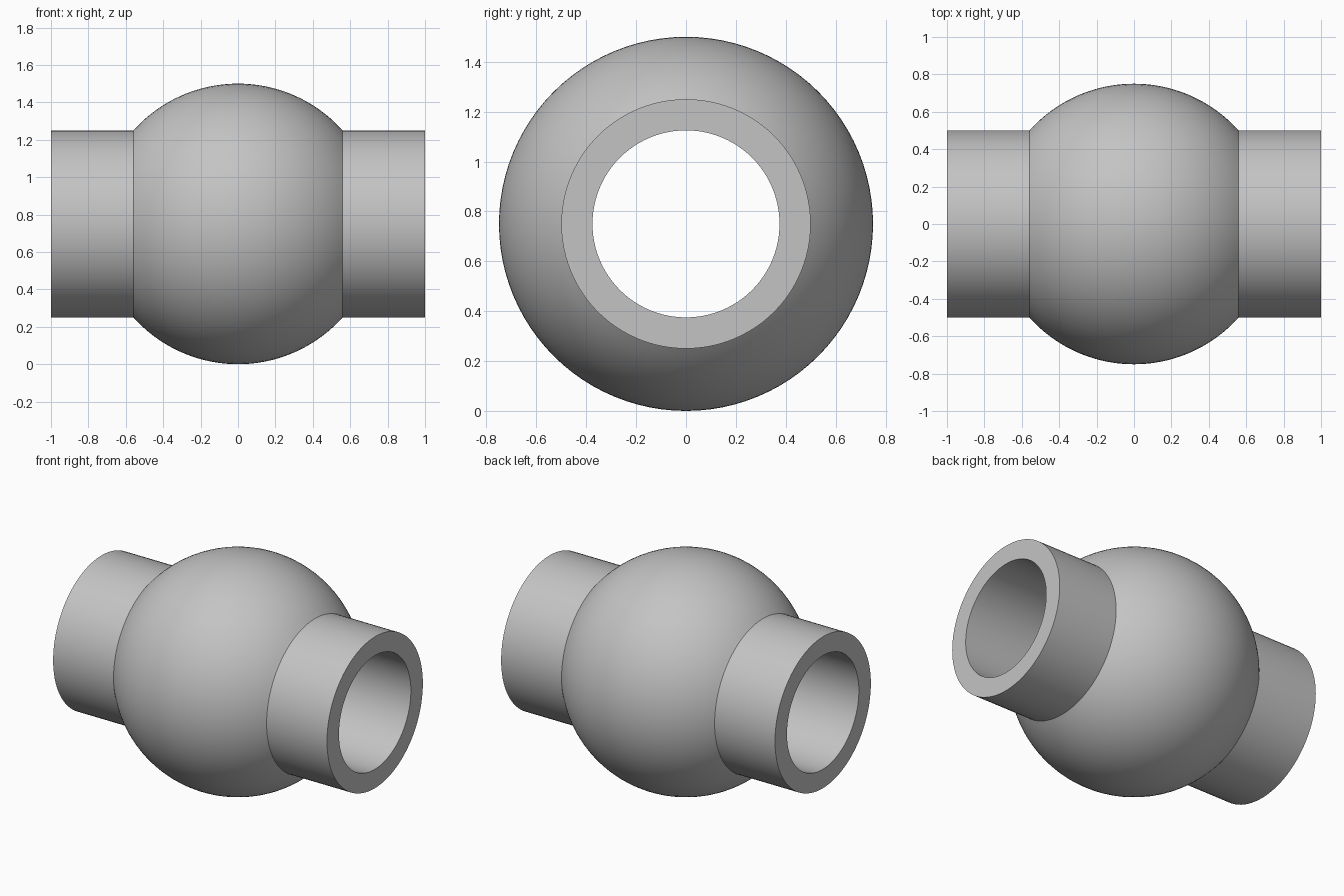
import bpy
import bmesh
import math
from mathutils import Vector

SEGMENTS = 96
CENTRE = Vector((0, 0, 0.75))
BALL_R, PIPE_R, BORE_R, HALF_LEN = 0.75, 0.5, 0.375, 1.0

cube = bpy.data.objects.get("Cube")
if cube:
    bpy.data.objects.remove(cube, do_unlink=True)

grey = bpy.data.materials.new("plain grey")
grey.use_nodes = True
colour = (0.55, 0.55, 0.55, 1)
grey.diffuse_color = colour
grey.node_tree.nodes["Principled BSDF"].inputs["Base Color"].default_value = colour


def lathe_x(name, profile):
    """Revolve a closed (x, radius) profile around the x axis."""
    bm = bmesh.new()
    verts = [bm.verts.new((x, 0, CENTRE.z + r)) for x, r in profile]
    edges = [bm.edges.new((a, b)) for a, b in zip(verts, verts[1:] + verts[:1])]
    bmesh.ops.spin(bm, geom=verts + edges, cent=CENTRE, axis=(1, 0, 0),
                   angle=math.tau, steps=SEGMENTS, use_merge=True)
    bmesh.ops.remove_doubles(bm, verts=bm.verts, dist=1e-5)
    bmesh.ops.recalc_face_normals(bm, faces=bm.faces)
    mesh = bpy.data.meshes.new(name)
    bm.to_mesh(mesh)
    bm.free()
    mesh.materials.append(grey)
    obj = bpy.data.objects.new(name, mesh)
    bpy.context.collection.objects.link(obj)
    bpy.ops.object.select_all(action="DESELECT")
    obj.select_set(True)
    bpy.context.view_layer.objects.active = obj
    bpy.ops.object.shade_smooth_by_angle(angle=math.radians(30))
    return obj


# Ball arc between the two points where it meets the pipe
start = math.asin(PIPE_R / BALL_R)
STEPS = 40
arc = []
for i in range(STEPS + 1):
    a = math.pi - start - (math.pi - 2 * start) * i / STEPS
    arc.append((BALL_R * math.cos(a), BALL_R * math.sin(a)))

# Pipe ends, ball and straight bore as one continuous wall
profile = [(-HALF_LEN, BORE_R), (-HALF_LEN, PIPE_R), *arc,
           (HALF_LEN, PIPE_R), (HALF_LEN, BORE_R)]
lathe_x("ball_with_pipe_ends", profile)
